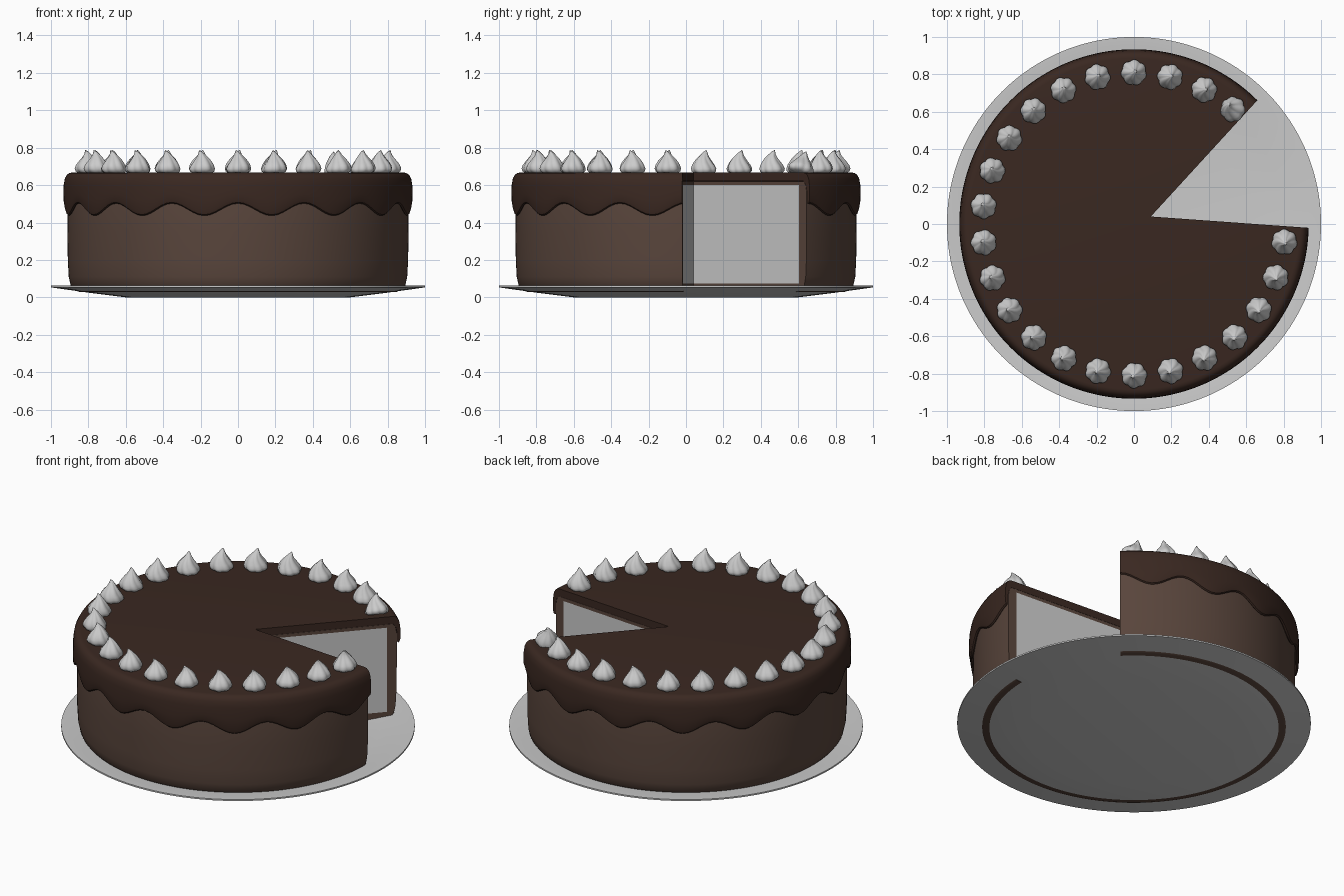
import bpy, bmesh, math
from mathutils import Vector, Matrix

if "Cube" in bpy.data.objects:
    bpy.data.objects.remove(bpy.data.objects["Cube"])

SEG = 192
TAU = 2 * math.pi


def material(name, color):
    m = bpy.data.materials.new(name)
    m.diffuse_color = (*color, 1)
    m.use_nodes = True
    m.node_tree.nodes["Principled BSDF"].inputs["Base Color"].default_value = m.diffuse_color
    return m


def lathe(name, profile, seg=SEG, mat=None, angle=35):
    """Revolve profile(theta) -> [(r, z), ...]; first and last points lie on the axis."""
    bm = bmesh.new()
    cols = [profile(TAU * i / seg) for i in range(seg)]
    n = len(cols[0])
    bottom = bm.verts.new((0, 0, cols[0][0][1]))
    top = bm.verts.new((0, 0, cols[0][-1][1]))
    rings = []
    for i, col in enumerate(cols):
        a = TAU * i / seg
        rings.append([bm.verts.new((r * math.cos(a), r * math.sin(a), z)) for r, z in col[1:-1]])
    for i in range(seg):
        p, q = rings[i], rings[(i + 1) % seg]
        bm.faces.new((bottom, q[0], p[0]))
        for j in range(n - 3):
            bm.faces.new((p[j], q[j], q[j + 1], p[j + 1]))
        bm.faces.new((p[-1], q[-1], top))
    bmesh.ops.recalc_face_normals(bm, faces=bm.faces)
    return finish(bm, name, mat, angle)


def finish(bm, name, mat=None, angle=None):
    me = bpy.data.meshes.new(name)
    bm.to_mesh(me)
    bm.free()
    ob = bpy.data.objects.new(name, me)
    bpy.context.collection.objects.link(ob)
    if mat:
        me.materials.append(mat)
    if angle:
        smooth(ob, angle)
    return ob


def select(ob):
    bpy.ops.object.select_all(action='DESELECT')
    ob.select_set(True)
    bpy.context.view_layer.objects.active = ob


def smooth(ob, angle):
    select(ob)
    bpy.ops.object.shade_smooth_by_angle(angle=math.radians(angle))


def cut(ob, cutter):
    select(ob)
    mod = ob.modifiers.new("cut", 'BOOLEAN')
    mod.operation = 'DIFFERENCE'
    mod.solver = 'EXACT'
    mod.object = cutter
    bpy.ops.object.modifier_apply(modifier=mod.name)
    smooth(ob, 35)


frosting_mat = material("frosting_brown", (0.10, 0.06, 0.045))
icing_mat = material("icing_dark_brown", (0.042, 0.021, 0.015))

# Shallow plate
lathe("plate", lambda a: [(0, 0), (0.6, 0), (0.8, 0.025), (1.0, 0.053), (1.0, 0.062),
                          (0.95, 0.06), (0.8, 0.042), (0.6, 0.02), (0, 0.02)])

# Sponge core and the frosting coat around it
sponge = lathe("sponge", lambda a: [(0, 0.075), (0.855, 0.075), (0.855, 0.6), (0, 0.6)])
frosting = lathe("frosting", lambda a: [
    (0, 0.0275), (0.845, 0.0275), (0.875, 0.04), (0.895, 0.065), (0.905, 0.11), (0.91, 0.2),
    (0.912, 0.35), (0.912, 0.56), (0.905, 0.6), (0.89, 0.62), (0, 0.62)], mat=frosting_mat)


# Icing top with a wavy dripping skirt
def icing_profile(a):
    w = 0.472 + 0.033 * math.cos(16 * (a + math.pi / 2))
    mid = (w + 0.6) / 2
    return [(0, 0.621), (0.89, 0.621), (0.906, 0.6), (0.913, 0.57), (0.913, w + 0.005),
            (0.92, w - 0.003), (0.928, w + 0.003), (0.933, w + 0.02), (0.934, mid),
            (0.932, 0.6), (0.926, 0.635), (0.915, 0.655), (0.9, 0.665), (0.885, 0.667), (0, 0.667)]


icing = lathe("icing", icing_profile, mat=icing_mat)

# Missing slice: wedge cutter with its tip near the centre
apex = Vector((0.09, 0.04, 0))
d1, d2 = (Vector((math.cos(a), math.sin(a), 0)) for a in (math.radians(-4.1), math.radians(47.5)))
bm = bmesh.new()
lo = [bm.verts.new(p + Vector((0, 0, -1))) for p in (apex, apex + 2 * d1, apex + 2 * d2)]
hi = [bm.verts.new(v.co + Vector((0, 0, 3))) for v in lo]
bm.faces.new(lo[::-1])
bm.faces.new(hi)
for i in range(3):
    j = (i + 1) % 3
    bm.faces.new((lo[i], lo[j], hi[j], hi[i]))
wedge = finish(bm, "slice_cutter")
cut(frosting, sponge)
for part in (frosting, sponge, icing):
    cut(part, wedge)
bpy.data.objects.remove(wedge)

# Piped cream dollop: ridged, twisted, with a hooked tip
SHAPE = [(0, 0), (0.052, 0), (0.064, 0.01), (0.067, 0.024), (0.06, 0.042), (0.05, 0.058),
         (0.038, 0.075), (0.026, 0.09), (0.016, 0.104), (0.008, 0.116), (0, 0.124)]


def dollop_profile(a):
    return [(r * (1 + 0.12 * abs(math.cos(3.5 * a + 14 * z)) - 0.08), z) for r, z in SHAPE]


master = lathe("cream_1", dollop_profile, seg=56, angle=50)
for v in master.data.vertices:
    t = v.co.z / 0.124
    v.co.x += 0.022 * t ** 4 + 0.006 * math.sin(5 * t)
    v.co.y += 0.012 * math.sin(4 * t) * t

# Ring of dollops, skipping the three on the missing slice
step = TAU / 26
for k in range(23):
    a = math.pi / 2 - 3 * step + k * step
    ob = master if k == 0 else bpy.data.objects.new(f"cream_{k + 1}", master.data)
    if k:
        bpy.context.collection.objects.link(ob)
    ob.matrix_world = (Matrix.Translation((0.805 * math.cos(a), 0.805 * math.sin(a), 0.664))
                       @ Matrix.Rotation(a, 4, 'Z'))
    if k == 0:  # dollop at the cut edge leans back from the gap
        ob.matrix_world = ob.matrix_world @ Matrix.Rotation(math.radians(-25), 4, 'X')
